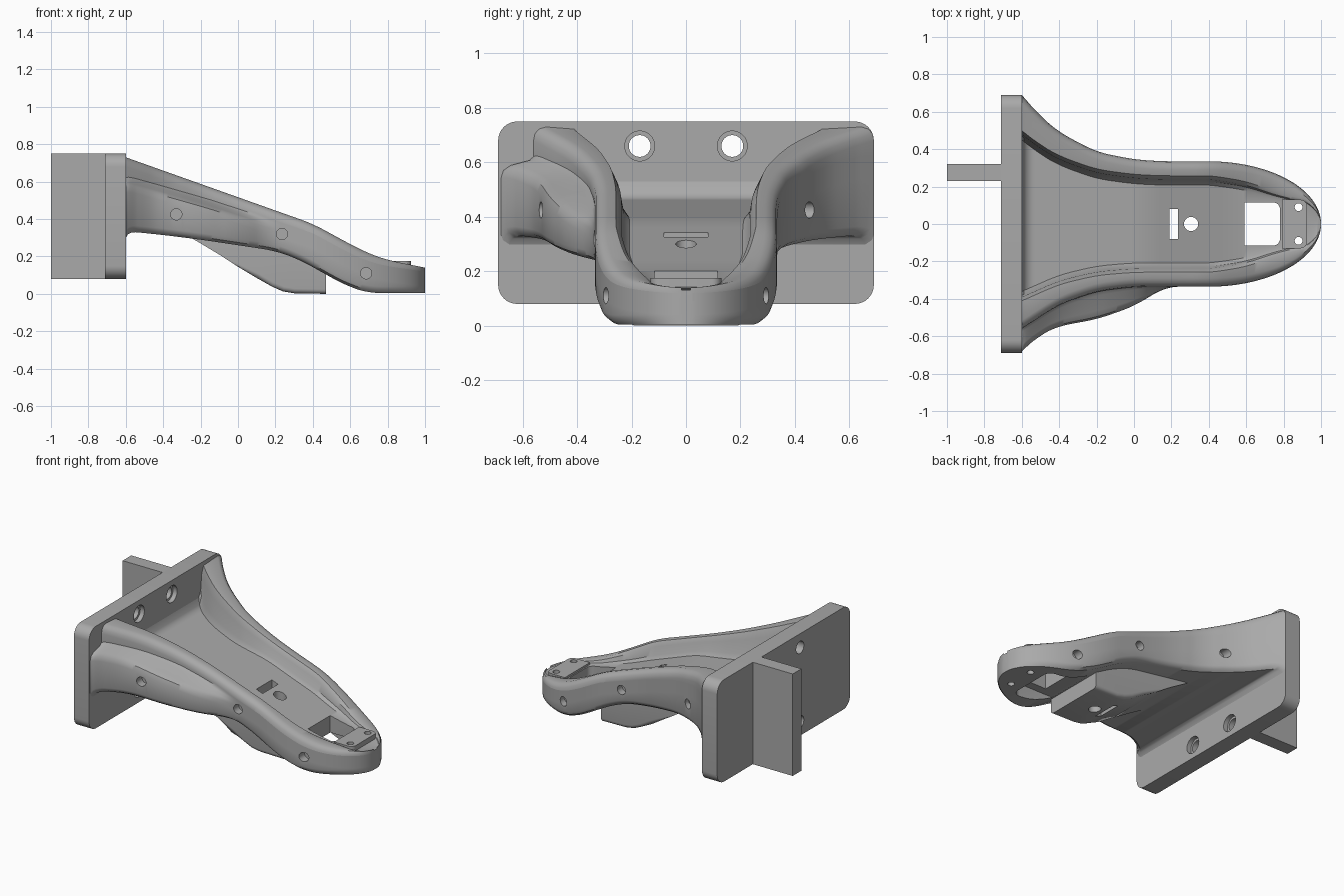
import bpy, bmesh, math
from mathutils import Matrix, Vector

cube = bpy.data.objects.get("Cube")
if cube:
    bpy.data.objects.remove(cube)

grey = bpy.data.materials.new("plain grey")
grey.use_nodes = True
grey.diffuse_color = (0.4, 0.4, 0.4, 1)
grey.node_tree.nodes["Principled BSDF"].inputs["Base Color"].default_value = grey.diffuse_color


def finish(bm, name):
    bmesh.ops.recalc_face_normals(bm, faces=bm.faces)
    mesh = bpy.data.meshes.new(name)
    bm.to_mesh(mesh)
    bm.free()
    mesh.materials.append(grey)
    obj = bpy.data.objects.new(name, mesh)
    bpy.context.collection.objects.link(obj)
    return obj


def box(name, low, high, axis=None, radius=0.0, keep=lambda mid: True):
    """Box between two corners; edges along one axis may be rounded."""
    low, high = Vector(low), Vector(high)
    bm = bmesh.new()
    bmesh.ops.create_cube(bm, size=1)
    for v in bm.verts:
        v.co = (low + high) / 2 + v.co * (high - low)
    if axis is not None:
        edges = []
        for e in bm.edges:
            d = e.verts[1].co - e.verts[0].co
            if abs(d[axis]) > 0.99 * d.length and keep((e.verts[0].co + e.verts[1].co) / 2):
                edges.append(e)
        bmesh.ops.bevel(bm, geom=edges, offset=radius, segments=8, profile=0.5, affect='EDGES')
    return finish(bm, name)


def cylinder(name, centre, radius, depth, axis):
    turn = {'X': Matrix.Rotation(math.pi / 2, 4, 'Y'),
            'Y': Matrix.Rotation(math.pi / 2, 4, 'X'), 'Z': Matrix()}[axis]
    bm = bmesh.new()
    bmesh.ops.create_cone(bm, cap_ends=True, segments=32, radius1=radius, radius2=radius,
                          depth=depth, matrix=Matrix.Translation(centre) @ turn)
    return finish(bm, name)


def cut(targets, cutter):
    for obj in targets:
        mod = obj.modifiers.new("cut", 'BOOLEAN')
        mod.operation = 'DIFFERENCE'
        mod.solver = 'EXACT'
        mod.object = cutter
        bpy.context.view_layer.objects.active = obj
        bpy.ops.object.modifier_apply(modifier=mod.name)
    bpy.data.objects.remove(cutter)


def curve(*keys):
    """Softened piecewise-linear function through (x, value) keys."""
    def lerp(x):
        if x <= keys[0][0]:
            return keys[0][1]
        for (a, p), (b, q) in zip(keys, keys[1:]):
            if x <= b:
                return p + (q - p) * (x - a) / (b - a)
        return keys[-1][1]

    def smooth(x):
        reach = min(0.07, x + 0.6, 1 - x)
        return sum(lerp(x + reach * i / 6) for i in range(-6, 7)) / 13
    return smooth


# Arm outlines along its length
rim_z = curve((-.6, .73), (.3, .41), (.4, .375), (.6, .265), (.7, .215), (.8, .18), (1, .14))
under_z = curve((-.6, .335), (-.4, .315), (-.2, .29), (0, .26), (.2, .23), (.3, .195),
                (.4, .145), (.5, .085), (.6, .035), (.7, .004), (1, .004))
floor_z = curve((-.6, .47), (.06, .39), (.55, .21), (.75, .165), (.85, .155), (1, .13))
outer_left = curve((-.6, .69), (-.5, .575), (-.4, .49), (-.2, .385), (0, .345), (.15, .335), (.5, .335))
outer_right = curve((-.6, .56), (-.4, .43), (-.2, .36), (0, .335), (.5, .335))
bulge_right = curve((-.6, .68), (-.5, .59), (-.4, .545), (-.2, .51), (0, .44), (.17, .335), (.5, .335))
inner_left = curve((-.6, .55), (-.4, .38), (-.2, .28), (0, .235), (.4, .23), (.6, .2), (.78, .14), (1, .1))
inner_right = curve((-.6, .43), (-.4, .33), (-.2, .26), (0, .235), (.4, .23), (.6, .2), (.78, .14), (1, .1))


def tip(x):
    return math.sqrt(max(0, 1 - ((x - 0.4) / 0.6) ** 2)) if x > 0.4 else 1


def half_section(x, outer, bulge, inner):
    """Points from the channel floor over the rim down to the underside."""
    t = tip(x)
    w, b = outer(x) * t, max(bulge(x), outer(x)) * t
    i = min(inner(x), w * 0.68)
    r = 0.06
    near = max(0, r - (x + 0.6))
    fillet = r - math.sqrt(r * r - near * near)
    top, low = rim_z(x), under_z(x) - fillet * 0.6
    floor = min(floor_z(x) + fillet, top - 0.005)
    rise = top - floor
    wall = top - low
    ledge = min(0.435 - 0.325 * x, top - 0.3 * wall)
    k = 0.1 * t
    return [(i - 0.2 * k, floor), (i, floor + 0.2 * rise), (i + 0.1 * k, floor + 0.7 * rise),
            (i + 0.3 * k, top - 0.04 * rise), (w - 0.45 * k, top), (w - 0.2 * k, top - 0.008),
            (w - 0.05 * k, top - 0.025), (w, top - 0.05), (w, ledge + 0.02),
            (w + 0.15 * (b - w), ledge + 0.005), (b - 0.3 * (b - w), ledge - 0.012),
            (b - 0.08 * (b - w), ledge - 0.03), (b, ledge - 0.06), (b, low + 0.035),
            (b - 0.08 * k, low + 0.015), (b - 0.3 * k, low)]


bm = bmesh.new()
rings = []
body = [-0.6 + 0.0125 * i for i in range(81)]
nose = [0.4 + 0.6 * math.sin(math.radians(2 * i)) for i in range(1, 44)]
for x in body + nose:
    left = half_section(x, outer_left, outer_left, inner_left)
    right = half_section(x, outer_right, bulge_right, inner_right)
    points = left + [(-y, z) for y, z in reversed(right)]
    rings.append([bm.verts.new((x, y, z)) for y, z in points])
for a, b in zip(rings, rings[1:]):
    for j in range(len(a)):
        n = (j + 1) % len(a)
        bm.faces.new((a[j], a[n], b[n], b[j]))
bm.faces.new(rings[0])
bm.faces.new(rings[-1])
arm = finish(bm, "arm")

# Keel under the arm, a side profile given width
profile = [(-.27, .31), (-.2, .27), (-.1, .21), (0, .145), (.1, .085), (.18, .04), (.24, .013),
           (.3, .003), (.47, 0), (.47, .17), (.2, .27), (-.1, .33)]
bm = bmesh.new()
side = bm.faces.new([bm.verts.new((x, -0.21, z)) for x, z in profile])
made = bmesh.ops.extrude_face_region(bm, geom=[side])["geom"]
for v in made:
    if isinstance(v, bmesh.types.BMVert):
        v.co.y = 0.21
rounded = [e for e in bm.edges if abs(e.verts[0].co.y - e.verts[1].co.y) < 0.01
           and max(v.co.z for v in e.verts) < 0.16 and max(v.co.x for v in e.verts) - min(v.co.x for v in e.verts) > 0.01]
bmesh.ops.bevel(bm, geom=rounded, offset=0.025, segments=4, profile=0.5, affect='EDGES')
keel = finish(bm, "keel")

# Mounting plate, rear fin and raised tip pad
plate = box("mounting_plate", (-.71, -.69, .08), (-.6, .69, .75), 0, 0.07)
fin = box("rear_fin", (-1, .23, .08), (-.71, .32, .75))
pad = box("tip_pad", (.79, -.13, .12), (.925, .13, .175), 2, 0.035, lambda m: m.x > 0.9)

# Underside bay, window, slot and centre hole
cut([arm], box("bay", (.475, -.17, -.1), (.8, .17, .09), 2, 0.05))
cut([arm], box("window", (.59, -.115, -.1), (.78, .115, 1), 2, 0.035, lambda m: m.x > 0.7))
cut([arm, keel], box("slot", (.19, -.08, -.1), (.235, .08, 1)))
cut([arm, keel], cylinder("hole", (.305, 0, .3), 0.038, 1, 'Z'))

# Plate bolts, tip screws and side holes
for s in (-1, 1):
    cut([arm, pad], cylinder("screw", (.88, s * .09, .1), 0.021, 0.5, 'Z'))
    for z in (.17, .66):
        cut([plate], cylinder("bolt", (-.65, s * .17, z), 0.04, 0.5, 'X'))
        cut([plate], cylinder("counterbore", (-.6, s * .17, z), 0.055, 0.06, 'X'))
    deep = bulge_right if s < 0 else outer_left
    for x, z in ((-.33, .425), (.235, .32), (.685, .11)):
        cut([arm], cylinder("pin", (x, s * deep(x) * tip(x), z), 0.03, 0.1, 'Y'))

for obj in (arm, keel, plate, fin, pad):
    bpy.ops.object.select_all(action='DESELECT')
    obj.select_set(True)
    bpy.context.view_layer.objects.active = obj
    bpy.ops.object.shade_smooth_by_angle(angle=math.radians(35))
